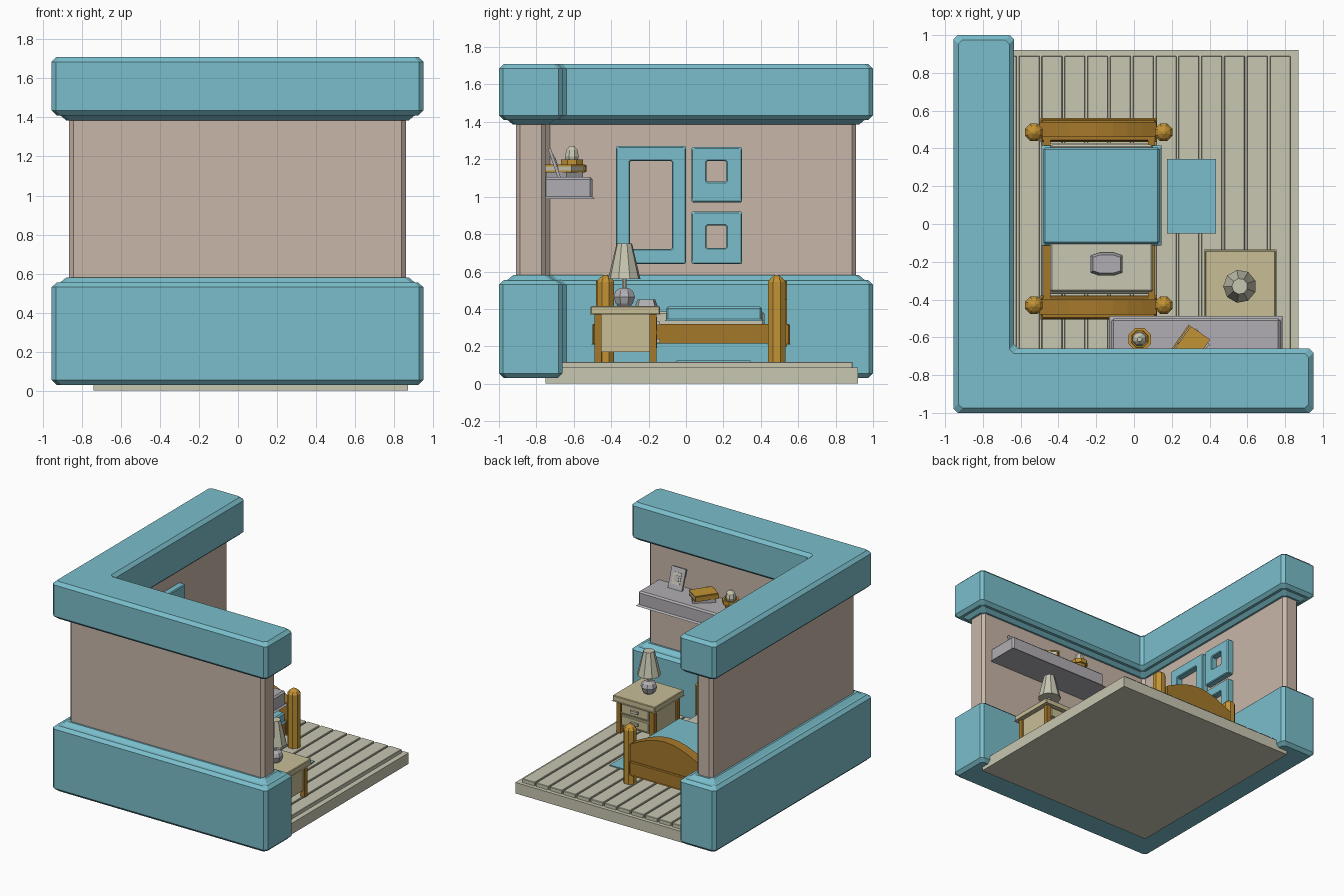
import bpy, bmesh, math
from mathutils import Vector

if "Cube" in bpy.data.objects:
    bpy.data.objects.remove(bpy.data.objects["Cube"])


def mat(name, r, g, b):
    m = bpy.data.materials.new(name)
    m.diffuse_color = (r, g, b, 1)
    m.use_nodes = True
    m.node_tree.nodes["Principled BSDF"].inputs["Base Color"].default_value = m.diffuse_color
    return m


BLUE = mat("soft_blue", .195, .515, .597)
WALL = mat("wall_beige", .578, .468, .392)
CREAM = mat("cream", .578, .571, .445)
TAN = mat("tan_wood", .578, .515, .305)
GOLD = mat("golden_wood", .54, .29, .035)
BROWN = mat("brown_wood", .376, .188, .023)
GREY = mat("grey", .434, .423, .445)


def make(name, verts, faces, material, bevel=0):
    me = bpy.data.meshes.new(name)
    me.from_pydata(verts, [], faces)
    bm = bmesh.new()
    bm.from_mesh(me)
    if bevel:
        bmesh.ops.bevel(bm, geom=bm.edges[:], offset=bevel, segments=1, affect='EDGES')
    bmesh.ops.recalc_face_normals(bm, faces=bm.faces[:])
    bm.to_mesh(me)
    bm.free()
    me.materials.append(material)
    ob = bpy.data.objects.new(name, me)
    bpy.context.collection.objects.link(ob)
    return ob


def loft(name, rings, material, bevel=0):
    """Skin equal-length closed rings and cap both ends."""
    n = len(rings[0])
    verts = [v for ring in rings for v in ring]
    faces = [tuple(range(n)), tuple(range(len(verts) - n, len(verts)))]
    for k in range(len(rings) - 1):
        for i in range(n):
            j = (i + 1) % n
            faces.append((k * n + i, k * n + j, (k + 1) * n + j, (k + 1) * n + i))
    return make(name, verts, faces, material, bevel)


def box(name, x0, x1, y0, y1, z0, z1, material, bevel=0):
    rings = [[(x0, y0, z), (x1, y0, z), (x1, y1, z), (x0, y1, z)] for z in (z0, z1)]
    return loft(name, rings, material, bevel)


def block(name, centre, size, material, rot, bevel=0):
    a, b, c = (s / 2 for s in size)
    ob = box(name, -a, a, -b, b, -c, c, material, bevel)
    ob.location, ob.rotation_euler = centre, rot
    return ob


def turned(name, x, y, profile, material, n=8):
    """Low-poly lathe from (radius, height) pairs."""
    rings = [[(x + r * math.cos(2 * math.pi * (i + .5) / n),
               y + r * math.sin(2 * math.pi * (i + .5) / n), z) for i in range(n)]
             for r, z in profile]
    return loft(name, rings, material)


def l_ring(d, z, clip=.022):
    """L-shaped wall outline inset by d, with clipped corners."""
    x0, x1, xi = -.955 + d, .95 - d, -.635 - d
    y0, y1, yi = -1 + d, 1 - d, -.66 - d
    pts = [Vector(p) for p in ((x0, y0), (x1, y0), (x1, yi), (xi, yi), (xi, y1), (x0, y1))]
    out = []
    for i, p in enumerate(pts):
        for q in (pts[i - 1], pts[(i + 1) % 6]):
            c = p + (q - p).normalized() * clip
            out.append((c.x, c.y, z))
    return out


def l_wall(name, layers, material):
    loft(name, [l_ring(d, z) for d, z in layers], material)


# Walls with thick bands at top and bottom
l_wall("wall_core", [(.09, .5), (.09, 1.45)], WALL)
l_wall("wall_top_band", [(.075, 1.385), (.045, 1.41), (.025, 1.411), (0, 1.435),
                         (0, 1.685), (.025, 1.71)], BLUE)
l_wall("wall_base_band", [(.025, .03), (0, .055), (0, .53), (.025, .553),
                          (.045, .555), (.075, .58)], BLUE)

# Plank floor
box("floor_slab", -.74, .87, -.75, .92, 0, .088, CREAM)
pitch = 1.57 / 13
for i in range(13):
    x = -.73 + i * pitch
    box("floor_plank", x, x + pitch - .012, -.74, .89, .08, .117, CREAM, .003)

# Rug
box("rug", .175, .435, -.05, .345, .116, .125, BLUE)


# Wall frames facing +x
def wall_frame(name, y0, y1, z0, z1, a0, a1, b0, b1):
    outer = [(y0, z0), (y1, z0), (y1, z1), (y0, z1)]
    inner = [(a0, b0), (a1, b0), (a1, b1), (a0, b1)]
    rings = ((-.74, outer), (-.675, outer), (-.675, inner), (-.74, inner))
    verts = [(x, y, z) for x, r in rings for y, z in r]
    faces = [(k * 4 + i, k * 4 + (i + 1) % 4, (k + 1) % 4 * 4 + (i + 1) % 4, (k + 1) % 4 * 4 + i)
             for k in range(4) for i in range(4)]
    make(name, verts, faces, BLUE, .006)


wall_frame("large_wall_frame", -.375, 0, .64, 1.27, -.3, -.075, .72, 1.19)
wall_frame("upper_small_frame", .03, .3, .97, 1.265, .11, .215, 1.08, 1.19)
wall_frame("lower_small_frame", .03, .3, .64, .92, .11, .215, .725, .845)

# Bed posts, arched end boards and rails
for x in (-.53, .157):
    for y in (-.43, .485):
        turned("bed_post", x, y, [(.05, .117), (.05, .545), (.035, .565), (.008, .582)], GOLD)
for name, y in (("headboard", -.44), ("footboard", .5)):
    xs = [-.5 + .62 * i / 8 for i in range(9)]
    arch = [(x, .45 + .1 * math.sin(math.pi * i / 8)) for i, x in enumerate(xs)]
    outline = [(.12, .2), (-.5, .2)] + arch
    loft(name, [[(x, y + s, z) for x, z in outline] for s in (-.04, .04)], BROWN)
    box(name + "_beam", -.49, .115, y - .06, y + .055, .21, .32, BROWN, .006)
for x in (-.48, .075):
    box("bed_side_rail", x, x + .037, -.42, .48, .215, .32, BROWN)

# Bedding
box("mattress", -.445, .1, -.36, .42, .24, .385, CREAM, .01)
box("blanket", -.48, .135, -.105, .405, .335, .413, BLUE, .01)
px, py = -.145, -.212
loft("pillow", [[(px + sx * w, py + sy * h, z) for sx, sy in
                 ((-.085, -.045), (-.04, -.06), (.04, -.06), (.085, -.045),
                  (.085, .045), (.04, .06), (-.04, .06), (-.085, .045))]
                for w, h, z in ((.9, .9, .38), (1, 1, .415), (.85, .8, .45))], GREY)

# Nightstand with two drawers facing +y
box("nightstand_top", .375, .75, -.51, -.14, .37, .415, TAN, .005)
box("nightstand_body", .41, .715, -.47, -.175, .17, .372, TAN)
for x in (.395, .69):
    for y in (-.49, -.195):
        box("nightstand_leg", x, x + .038, y, y + .038, .117, .372, BROWN)
for z in (.19, .285):
    box("drawer_front", .44, .685, -.18, -.155, z, z + .075, TAN, .004)
    box("drawer_handle", .53, .595, -.157, -.138, z + .028, z + .048, CREAM)

# Table lamp
lx, ly = .56, -.33
turned("lamp_base", lx, ly, [(.035, .413), (.05, .43), (.062, .465), (.05, .495),
                             (.025, .512)], GREY)
turned("lamp_stem", lx, ly, [(.012, .5), (.012, .6)], CREAM)
turned("lamp_shade", lx, ly, [(.088, .56), (.042, .75)], CREAM, 9)

# Shelf on the front wall's inner side
box("wall_shelf", -.12, .775, -.76, -.5, .988, 1.105, GREY, .012)

# Leaning picture
block("picture_frame", (.57, -.705, 1.182), (.125, .016, .165), GREY, (.33, 0, 0))
block("picture_inset", (.57, -.6965, 1.185), (.07, .006, .09), CREAM, (.33, 0, 0))
block("picture_mark", (.57, -.6935, 1.186), (.04, .006, .05), GREY, (.33, 0, 0))

# Stacked books
turn = (0, 0, math.radians(-35))
block("lower_book", (.3, -.65, 1.118), (.115, .17, .026), GREY, (0, 0, math.radians(-50)))
block("book_pages", (.3, -.65, 1.15), (.115, .172, .03), CREAM, turn)
for z in (1.135, 1.167):
    block("book_cover", (.3, -.65, z), (.125, .18, .009), GOLD, turn)
block("book_spine", (.241, -.609, 1.151), (.009, .18, .036), GOLD, turn)

# Potted cactus
turned("plant_pot", .03, -.61, [(.035, 1.103), (.052, 1.165), (.064, 1.168),
                                (.064, 1.2), (.048, 1.2), (.046, 1.185)], GOLD)
turned("cactus", .03, -.61, [(.03, 1.18), (.04, 1.215), (.032, 1.25), (.012, 1.272)], CREAM)
